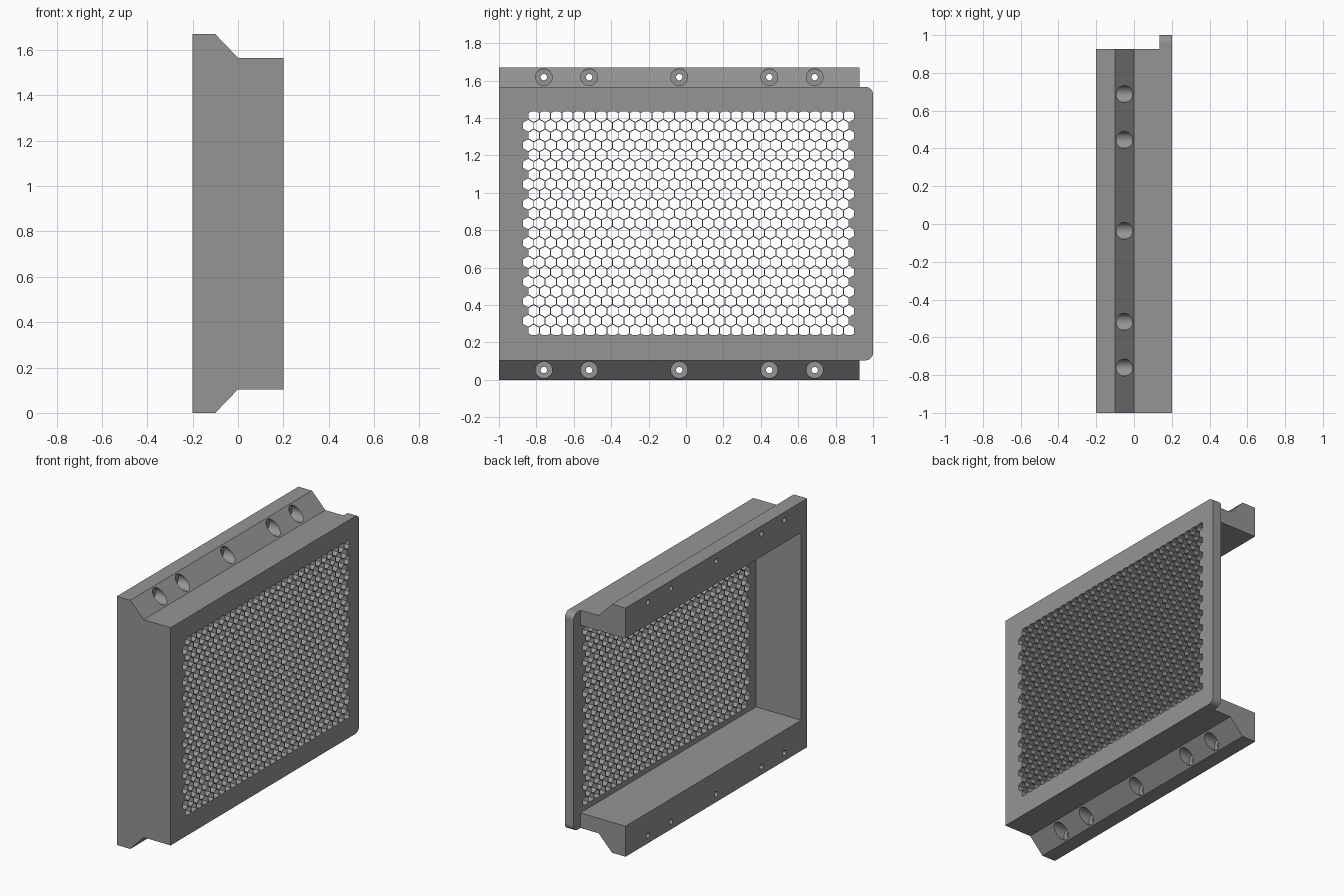
import bpy, bmesh, math
from mathutils import Matrix

if "Cube" in bpy.data.objects:
    bpy.data.objects.remove(bpy.data.objects["Cube"])

H = 1.67                      # overall height
X0, XP, X1 = -0.2, 0.135, 0.2  # back of rails, back of panel, outer face
Y_END = 0.927                 # end of the rails
STEP = 0.104                  # rail flange height

grey = bpy.data.materials.new("grey plastic")
grey.diffuse_color = (0.30, 0.30, 0.30, 1)
grey.use_nodes = True
grey.node_tree.nodes["Principled BSDF"].inputs["Base Color"].default_value = grey.diffuse_color


def add_object(name, bm):
    bmesh.ops.recalc_face_normals(bm, faces=bm.faces)
    mesh = bpy.data.meshes.new(name)
    bm.to_mesh(mesh)
    bm.free()
    mesh.materials.append(grey)
    ob = bpy.data.objects.new(name, mesh)
    bpy.context.collection.objects.link(ob)
    return ob


def prism(bm, profile, y0, y1):
    """Extrude an (x, z) profile along y."""
    face = bm.faces.new([bm.verts.new((x, y0, z)) for x, z in profile])
    ext = bmesh.ops.extrude_face_region(bm, geom=[face])["geom"]
    bmesh.ops.translate(bm, vec=(0, y1 - y0, 0),
                        verts=[v for v in ext if isinstance(v, bmesh.types.BMVert)])


def cylinder_x(bm, radius, xa, xb, y, z):
    m = Matrix.Translation(((xa + xb) / 2, y, z)) @ Matrix.Rotation(math.pi / 2, 4, 'Y')
    bmesh.ops.create_cone(bm, cap_ends=True, segments=32, radius1=radius,
                          radius2=radius, depth=xb - xa, matrix=m)


def cut(ob, cutter):
    cutter.hide_render = True
    cutter.hide_viewport = True
    mod = ob.modifiers.new("cut", 'BOOLEAN')
    mod.operation = 'DIFFERENCE'
    mod.solver = 'EXACT'
    mod.object = cutter


# Frame: flanged rails at top and bottom joined by one end wall
bm = bmesh.new()
prism(bm, [(X0, 0), (-0.1, 0), (0, STEP), (XP, STEP),
           (XP, H - STEP), (0, H - STEP), (-0.1, H), (X0, H)], -1, Y_END)
frame = add_object("frame", bm)

# Cavity, open at the back and at the far end
bm = bmesh.new()
prism(bm, [(-0.4, 0.205), (0.3, 0.205), (0.3, H - 0.205), (-0.4, H - 0.205)], -0.936, 1.2)
cut(frame, add_object("cavity_cutter", bm))

# Counterbored screw holes through both rails
for name, radius, xa, xb in (("counterbore_cutter", 0.045, -0.11, 0.1),
                             ("screw_hole_cutter", 0.017, -0.3, -0.05)):
    bm = bmesh.new()
    for y in (-0.76, -0.518, -0.036, 0.445, 0.688):
        for z in (0.052, H - 0.052):
            cylinder_x(bm, radius, xa, xb, y, z)
    cut(frame, add_object(name, bm))

# Panel outline in (y, z), rounded at the far corners
R = 0.04
outline = [(-1, H - STEP), (-1, STEP)]
for cz, start in ((STEP + R, -90), (H - STEP - R, 0)):
    for i in range(7):
        a = math.radians(start + 15 * i)
        outline.append((1 - R + R * math.cos(a), cz + R * math.sin(a)))

# Honeycomb holes, trimmed straight along the top and bottom rows
PITCH, FLAT = 0.0602, 0.0552
RAD = FLAT / math.sqrt(3)
LOW, HIGH = 0.240, 1.434


def hexagon(cy, cz):
    pts = []
    for i in range(6):
        a = math.radians(30 + 60 * i)
        y, z = cy + RAD * math.cos(a), cz + RAD * math.sin(a)
        limit = min(max(z, LOW), HIGH)
        if abs(limit - z) > 1e-5:
            w = abs(z - limit) * math.sqrt(3) * (1 if z > limit else -1)
            pts += [(y + w, limit), (y - w, limit)]
        else:
            pts.append((y, z))
    return pts


loops = [outline]
for row in range(23):
    z = H / 2 + 0.002 + (row - 11) * PITCH * math.sqrt(3) / 2
    first = -0.844 + (PITCH / 2 if row % 2 == 0 else 0)
    loops += [hexagon(first + PITCH * col, z) for col in range(29)]

# Filled curve with holes, extruded to the panel thickness
curve = bpy.data.curves.new("panel_curve", 'CURVE')
curve.dimensions = '2D'
curve.fill_mode = 'BOTH'
curve.extrude = (X1 - XP) / 2
for pts in loops:
    spline = curve.splines.new('POLY')
    spline.points.add(len(pts) - 1)
    for p, (y, z) in zip(spline.points, pts):
        p.co = (y, z, 0, 1)
    spline.use_cyclic_u = True
    spline.use_smooth = False
helper = bpy.data.objects.new("panel_curve", curve)
bpy.context.collection.objects.link(helper)
bpy.context.view_layer.update()
filled = bpy.data.meshes.new_from_object(
    helper.evaluated_get(bpy.context.evaluated_depsgraph_get()))
bpy.data.objects.remove(helper)

# Stand the panel upright: curve x -> y, y -> z, z -> x
bm = bmesh.new()
bm.from_mesh(filled)
bmesh.ops.remove_doubles(bm, verts=bm.verts, dist=1e-5)
bmesh.ops.transform(bm, verts=bm.verts, matrix=Matrix(
    ((0, 0, 1, (XP + X1) / 2), (1, 0, 0, 0), (0, 1, 0, 0), (0, 0, 0, 1))))
for f in bm.faces:
    f.smooth = False
    f.material_index = 0
add_object("grille_panel", bm)
bpy.data.meshes.remove(filled)
